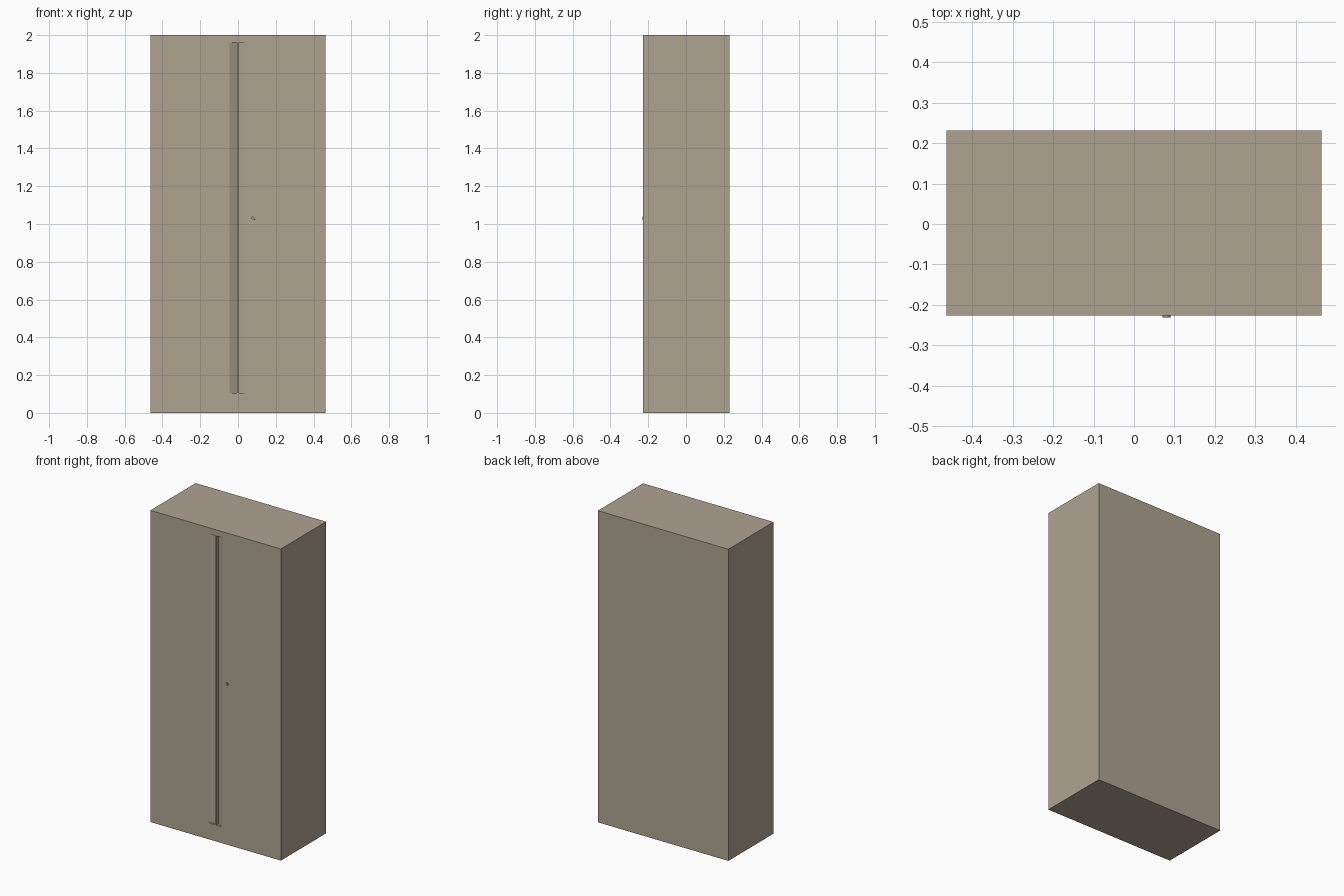
import bpy, bmesh, math

if "Cube" in bpy.data.objects:
    bpy.data.objects.remove(bpy.data.objects["Cube"])

W, H = 0.463, 2.0                 # half width, height
YF, YB = -0.2265, 0.2315          # front and back of the body
Z0, Z1 = 0.105, 1.96              # handle groove span
XI, XO, DEPTH, R = 0.006, 0.044, 0.02, 0.01


def material(name, rgb):
    m = bpy.data.materials.new(name)
    m.diffuse_color = (*rgb, 1)
    m.use_nodes = True
    m.node_tree.nodes["Principled BSDF"].inputs["Base Color"].default_value = m.diffuse_color
    return m


def finish(bm, name, mat=None):
    bmesh.ops.recalc_face_normals(bm, faces=bm.faces)
    me = bpy.data.meshes.new(name)
    bm.to_mesh(me)
    bm.free()
    ob = bpy.data.objects.new(name, me)
    bpy.context.collection.objects.link(ob)
    if mat:
        me.materials.append(mat)
    return ob


def cut(target, cutter):
    mod = target.modifiers.new(cutter.name, 'BOOLEAN')
    mod.operation, mod.solver, mod.object = 'DIFFERENCE', 'EXACT', cutter
    cutter.hide_render = True
    cutter.hide_set(True)


def box(name, x0, x1, y0, y1, z0, z1, mat=None):
    bm = bmesh.new()
    bmesh.ops.create_cube(bm, size=1)
    for v in bm.verts:
        v.co = ((x0 + x1) / 2 + v.co.x * (x1 - x0),
                (y0 + y1) / 2 + v.co.y * (y1 - y0),
                (z0 + z1) / 2 + v.co.z * (z1 - z0))
    return finish(bm, name, mat)


def groove_cutter(name, side):
    # Tall slot, rounded on its outer corners, floor sloping up to the outer edge
    outline = [(XI, Z0)]
    for cz, a0 in ((Z0 + R, -90), (Z1 - R, 0)):
        for i in range(6):
            a = math.radians(a0 + 18 * i)
            outline.append((XO - R + R * math.cos(a), cz + R * math.sin(a)))
    outline.append((XI, Z1))
    bm = bmesh.new()
    front = [bm.verts.new((side * x, YF - 0.01, z)) for x, z in outline]
    back = [bm.verts.new((side * x, YF + 0.001 + DEPTH * (XO - x) / (XO - XI), z))
            for x, z in outline]
    bm.faces.new(front)
    bm.faces.new(back)
    n = len(outline)
    for i in range(n):
        j = (i + 1) % n
        bm.faces.new((front[i], front[j], back[j], back[i]))
    return finish(bm, name)


tan = material("tan_paint", (0.43, 0.37, 0.29))
metal = material("lock_metal", (0.3, 0.27, 0.23))

# Cabinet body with a mirrored pair of recessed pulls
body = box("cabinet_body", -W, W, YF, YB, 0, H, tan)
for label, side in (("left", -1), ("right", 1)):
    cut(body, groove_cutter(label + "_pull_cutter", side))

# Lock barrel with a chamfered rim and a keyhole slot
bpy.ops.mesh.primitive_cylinder_add(vertices=32, radius=0.01, depth=0.007,
                                    location=(0.08, YF - 0.0015, 1.03),
                                    rotation=(math.pi / 2, 0, 0))
lock = bpy.context.object
lock.name = "lock_barrel"
lock.data.materials.append(metal)
bevel = lock.modifiers.new("rim", 'BEVEL')
bevel.width, bevel.segments = 0.001, 2
bpy.ops.object.shade_smooth_by_angle()
cut(lock, box("keyhole_cutter", 0.079, 0.081, YF - 0.01, YF - 0.002, 1.026, 1.034))
